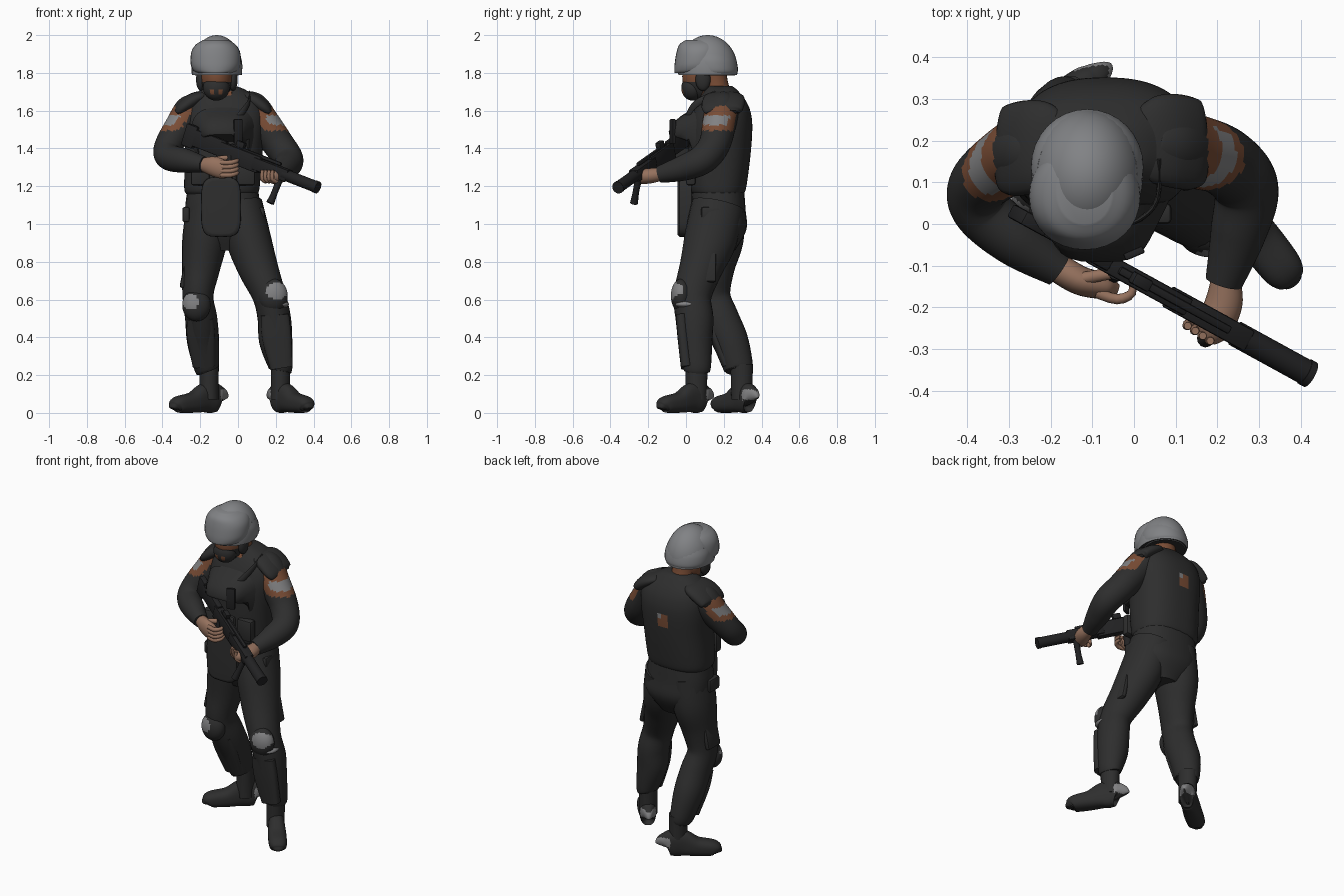
import bpy, bmesh, math
from mathutils import Vector, Matrix

old = bpy.data.objects.get("Cube")
if old:
    bpy.data.objects.remove(old, do_unlink=True)


def material(name, r, g, b):
    m = bpy.data.materials.new(name)
    m.use_nodes = True
    m.diffuse_color = (r, g, b, 1)
    m.node_tree.nodes["Principled BSDF"].inputs["Base Color"].default_value = (r, g, b, 1)
    return m


CLOTH = material("charcoal fabric", .027, .027, .027)
METAL = material("gun black", .016, .016, .017)
SHELL = material("helmet grey", .22, .225, .235)
PATCH = material("patch grey", .22, .22, .225)
BROWN = material("warm brown skin", .19, .072, .035)
SKIN = material("hand skin", .3, .165, .11)
made = []


def finish(name, bm, mats, rule=None):
    """Turn a bmesh into an object; rule(centre, normal) gives a material index."""
    bmesh.ops.recalc_face_normals(bm, faces=bm.faces)
    for f in bm.faces:
        f.smooth = True
        if rule:
            f.material_index = rule(f.calc_center_median(), f.normal)
    mesh = bpy.data.meshes.new(name)
    bm.to_mesh(mesh)
    bm.free()
    for m in mats:
        mesh.materials.append(m)
    ob = bpy.data.objects.new(name, mesh)
    bpy.context.collection.objects.link(ob)
    made.append(ob)


def spline(p, q, r, s, t):
    return .5 * (2*q + (r-p)*t + (2*p - 5*q + 4*r - s)*t*t + (3*q - p - 3*r + s)*t**3)


def loft(name, secs, mats, ref=(1, 0, 0), flat=False, power=2, sides=24, steps=5, rule=None):
    """Skin smooth rings (x, y, z, half width, half depth) along a path."""
    secs = [s if len(s) == 5 else (*s, s[3]) for s in secs]
    n = len(secs)
    dense = []
    for i in range(n - 1):
        four = [secs[max(0, min(n - 1, i + k))] for k in (-1, 0, 1, 2)]
        dense += [[spline(*v, k / steps) for v in zip(*four)] for k in range(steps)]
    dense.append(list(secs[-1]))
    pts = [Vector(d[:3]) for d in dense]
    bm = bmesh.new()
    rings = []
    for i, d in enumerate(dense):
        axis = Vector((0, 0, 1)) if flat else (pts[min(i+1, len(pts)-1)] - pts[max(i-1, 0)]).normalized()
        u = Vector(ref)
        u = (u - axis * u.dot(axis)).normalized()
        v = axis.cross(u)
        ring = []
        for k in range(sides):
            a = math.tau * k / sides
            c, s = [math.copysign(abs(w) ** (2 / power), w) for w in (math.cos(a), math.sin(a))]
            p = pts[i] + u * c * max(d[3], .001) + v * s * max(d[4], .001)
            p.z = max(p.z, 0)
            ring.append(bm.verts.new(p))
        rings.append(ring)
    for a, b in zip(rings, rings[1:]):
        for k in range(sides):
            j = (k + 1) % sides
            bm.faces.new((a[k], a[j], b[j], b[k]))
    bm.faces.new(rings[0])
    bm.faces.new(rings[-1])
    finish(name, bm, mats, rule)


def ball(name, loc, radii, mats, floor=None, rule=None):
    bm = bmesh.new()
    bmesh.ops.create_uvsphere(bm, u_segments=36, v_segments=28, radius=1)
    bmesh.ops.transform(bm, matrix=Matrix.Translation(loc) @ Matrix.Diagonal((*radii, 1)), verts=bm.verts)
    if floor is not None:
        bmesh.ops.bisect_plane(bm, geom=bm.verts[:] + bm.edges[:] + bm.faces[:],
                               plane_co=(0, 0, floor), plane_no=(0, 0, 1), clear_inner=True)
        bmesh.ops.holes_fill(bm, edges=[e for e in bm.edges if e.is_boundary])
    finish(name, bm, mats, rule)


def block(name, loc, size, mat, rot=Matrix.Identity(3), soft=.012):
    bm = bmesh.new()
    bmesh.ops.create_cube(bm, size=1)
    bmesh.ops.scale(bm, vec=size, verts=bm.verts)
    bmesh.ops.bevel(bm, geom=bm.edges[:], offset=soft, segments=2, affect='EDGES', profile=.5)
    bmesh.ops.transform(bm, matrix=Matrix.Translation(loc) @ rot.to_4x4(), verts=bm.verts)
    finish(name, bm, [mat])


# Torso, with a worn patch in the middle of the back
def back_patch(c, n):
    if n.y < .5 or abs(c.x + .08) + .5 * abs(c.z - 1.48) > .045 or abs(c.z - 1.48) > .04:
        return 0
    return 2 if c.x > -.075 and c.z > 1.49 else 1

loft("vest", [(-.085, .17, 1.16, .19, .135), (-.085, .17, 1.2, .2, .15), (-.075, .178, 1.38, .205, .165),
              (-.07, .185, 1.52, .215, .166), (-.07, .19, 1.6, .21, .15), (-.075, .19, 1.66, .185, .122),
              (-.08, .185, 1.71, .12, .085), (-.085, .18, 1.73, .075, .065)],
     [CLOTH, BROWN, PATCH], flat=True, power=2.4, sides=80, steps=8, rule=back_patch)
loft("pelvis", [(-.08, .17, 1.22, .18, .135), (-.08, .17, 1.08, .2, .145), (-.07, .175, .97, .19, .145),
                (-.065, .17, .86, .09, .09)], [CLOTH], flat=True, power=2.4)
loft("groin_panel", [(-.09, -.045, 1.09, .085, .14), (-.09, -.035, 1.09, .105, .158),
                     (-.09, .03, 1.09, .105, .158)], [CLOTH], power=4, steps=2)
loft("chest_plate", [(-.08, .005, 1.44, .11, .1), (-.08, .015, 1.45, .14, .13), (-.08, .07, 1.46, .17, .16)],
     [CLOTH], power=3, steps=3)
block("throat_badge", (-.075, .004, 1.54), (.03, .008, .04), BROWN, soft=.002)
for x in (-.2, -.08, .04):
    block("vest_pouch", (x, .025, 1.27), (.1, .05, .13), CLOTH)
for x in (-.275, .12):
    block("belt_pouch", (x, .13, 1.05), (.04, .1, .08), CLOTH)

# Shoulder pads
for name, x, y, lean in (("right_shoulder_pad", -.245, .185, 1), ("left_shoulder_pad", .09, .2, -1)):
    loft(name, [(x + lean * .1, y, 1.678, .06, .015), (x + lean * .05, y, 1.674, .1, .03),
                (x, y, 1.65, .112, .04), (x - lean * .055, y - .01, 1.61, .108, .035),
                (x - lean * .075, y - .01, 1.59, .085, .018)], [CLOTH], ref=(0, 1, 0), power=2.3)

# Neck, head and face mask
loft("neck", [(-.09, .18, 1.62, .085), (-.095, .16, 1.72, .068), (-.1, .14, 1.82, .07)], [BROWN])
block("open_collar", (-.09, .098, 1.685), (.12, .03, .04), BROWN, Matrix.Rotation(-.5, 3, 'X'))

def face_mask(c, n):
    return int(c.z < 1.755 and c.y < .12)

def mask_vents(c, n):
    return int(n.y < -.4 and .012 < abs(c.x + .115) < .034 and 1.685 < c.z < 1.715)

ball("head", (-.113, .09, 1.78), (.085, .11, .125), [BROWN, CLOTH], rule=face_mask)
ball("mask_muzzle", (-.115, .035, 1.72), (.07, .06, .067), [CLOTH, BROWN], rule=mask_vents)
for s in (-1, 1):
    ball("ear_cup", (-.112 + s * .085, .09, 1.765), (.025, .04, .06), [CLOTH])

# Helmet and visor
def dark_underside(c, n):
    return int(n.z < -.9)

ball("helmet", (-.112, .115, 1.82), (.134, .158, .18), [SHELL, CLOTH], floor=1.79, rule=dark_underside)
loft("helmet_rim", [(-.112, .14, 1.787, .115, .12), (-.112, .14, 1.81, .133, .135),
                    (-.112, .13, 1.86, .133, .138), (-.112, .12, 1.9, .12, .13)],
     [SHELL, CLOTH], flat=True, sides=32, rule=dark_underside)
loft("visor", [(-.118, .055, 1.8, .1, .115), (-.118, .06, 1.815, .12, .122), (-.118, .065, 1.85, .133, .125),
               (-.118, .07, 1.91, .129, .12), (-.118, .075, 1.95, .105, .11), (-.118, .08, 1.975, .065, .08)],
     [SHELL, CLOTH], flat=True, power=2.1, sides=32, rule=dark_underside)


# Arms with a two-colour badge on the outer side
def badge(side):
    out = Vector((side, -.35, .1)).normalized()
    def rule(c, n):
        f = n.dot(out)
        if f > .5 and 1.525 < c.z < 1.575:
            return 2
        return int(f > .1 and 1.495 < c.z < 1.625)
    return rule

right_arm = [(-.21, .195, 1.63, .06), (-.25, .18, 1.6, .085), (-.302, .152, 1.52, .083), (-.37, .095, 1.41, .073),
             (-.365, .035, 1.355, .07), (-.28, -.04, 1.335, .064), (-.18, -.11, 1.315, .042)]
left_arm = [(.03, .205, 1.64, .07), (.075, .195, 1.61, .09), (.127, .178, 1.54, .09), (.215, .15, 1.42, .083),
            (.268, .085, 1.34, .078), (.25, -.02, 1.295, .067), (.215, -.14, 1.262, .045)]
loft("right_arm", right_arm, [CLOTH, BROWN, PATCH], ref=(0, 0, 1), sides=40, steps=12, rule=badge(-1))
loft("left_arm", left_arm, [CLOTH, BROWN, PATCH], ref=(0, 0, 1), sides=40, steps=12, rule=badge(1))

# Hands
loft("right_hand", [(-.19, -.1, 1.315, .035), (-.13, -.135, 1.305, .052, .035), (-.07, -.15, 1.285, .047, .03),
                    (-.04, -.16, 1.28, .02, .015)], [SKIN], ref=(0, 0, 1))
loft("left_hand", [(.22, -.13, 1.265, .035), (.215, -.19, 1.255, .04, .045), (.19, -.25, 1.25, .038, .042),
                   (.175, -.28, 1.25, .02, .02)], [SKIN], ref=(0, 0, 1))
for i in range(4):
    z = 1.325 - i * .022
    loft("right_finger", [(-.09, -.165, z, .013), (-.04, -.18, z, .013), (-.005, -.165, z + .01, .011),
                          (-.005, -.13, z + .015, .007)], [SKIN], ref=(0, 0, 1), sides=10, steps=3)
    x, y = .205 - i * .018, -.265 + i * .012
    loft("left_finger", [(x, y, 1.225, .013), (x - .022, y - .012, 1.24, .013),
                         (x - .022, y - .015, 1.285, .009)], [SKIN], sides=10, steps=3)
loft("right_thumb", [(-.12, -.13, 1.34, .016), (-.06, -.12, 1.35, .014), (-.02, -.12, 1.34, .008)],
     [SKIN], ref=(0, 0, 1), sides=10)

# Weapon, laid out along one slanted axis
butt, muzzle = Vector((-.29, .03, 1.47)), Vector((.43, -.365, 1.19))
axis = (muzzle - butt).normalized()
side = axis.cross(Vector((0, 0, 1))).normalized()
up = side.cross(axis)
frame = Matrix((axis, side, up)).transposed()

def gun_block(name, t, lift, size):
    block(name, butt.lerp(muzzle, t) + up * lift, size, METAL, frame, .006)

def gun_tube(name, t0, t1, r):
    a, b = butt.lerp(muzzle, t0), butt.lerp(muzzle, t1)
    loft(name, [(*a, r), (*b, r)], [METAL], ref=(0, 0, 1), steps=1)

gun_block("stock_butt", .05, .01, (.07, .035, .12))
gun_block("stock", .18, .01, (.22, .034, .09))
gun_block("receiver", .42, 0, (.26, .045, .09))
gun_block("handguard", .65, 0, (.22, .055, .065))
gun_block("top_rail", .52, .045, (.32, .02, .018))
gun_block("rear_sight", .4, .065, (.05, .03, .035))
gun_tube("barrel", .6, .8, .02)
gun_tube("suppressor", .74, .99, .031)
gun_tube("muzzle_ring", .97, .99, .033)
block("upright_sight", (0, -.07, 1.49), (.05, .018, .13), METAL, Matrix.Rotation(.4, 3, 'Z'), .005)
loft("fore_grip", [(.225, -.25, 1.25, .02), (.195, -.265, 1.17, .017), (.17, -.275, 1.11, .021)], [METAL], sides=12)
loft("pistol_grip", [(-.04, -.11, 1.36, .025), (-.06, -.125, 1.25, .022)], [METAL], sides=12)
loft("sling", [(-.22, .02, 1.46, .018, .006), (-.05, -.01, 1.52, .018, .006), (.05, .045, 1.63, .018, .006),
               (.06, .16, 1.69, .018, .006)], [CLOTH], ref=(0, 0, 1), sides=8)

# Legs
loft("right_leg", [(-.15, .17, 1.1, .12, .14), (-.175, .165, .92, .12, .14), (-.197, .145, .76, .1, .11),
                   (-.212, .135, .62, .082, .1), (-.195, .18, .5, .085, .1), (-.185, .235, .38, .085, .095),
                   (-.168, .275, .25, .068, .08), (-.16, .28, .22, .058, .07)], [CLOTH])
loft("left_leg", [(.01, .17, 1.1, .12, .14), (.055, .13, .92, .12, .14), (.105, .08, .77, .107, .115),
                  (.165, .035, .62, .088, .1), (.192, .045, .5, .088, .1), (.2, .05, .38, .088, .09),
                  (.225, .057, .25, .065, .076), (.225, .057, .22, .055, .068)], [CLOTH])
for x, y, z, s in ((-.28, .15, .74, -1), (.19, .1, .77, 1)):
    block("cargo_pocket", (x, y, z), (.03, .12, .16), CLOTH, Matrix.Rotation(s * -.2, 3, 'Y'))

# Knee pads with worn grey fronts, and shin guards
def worn(x, z, w, h):
    return lambda c, n: int(n.y < .2 and ((c.x - x) / w) ** 2 + ((c.z - z) / h) ** 2 < 1)

ball("right_knee_pad", (-.22, .07, .57), (.075, .055, .085), [CLOTH, PATCH], rule=worn(-.25, .588, .042, .04))
ball("left_knee_pad", (.185, -.025, .62), (.078, .055, .09), [CLOTH, PATCH], rule=worn(.205, .645, .058, .045))
ball("left_knee_strap", (.235, .0, .575), (.035, .055, .018), [PATCH])
loft("right_shin_guard", [(-.2, .12, .5, .07, .03), (-.195, .16, .4, .075, .03), (-.18, .222, .25, .06, .03)],
     [CLOTH], power=3)
loft("left_shin_guard", [(.195, -.025, .52, .075, .03), (.205, -.015, .4, .078, .03), (.23, .003, .24, .06, .03)],
     [CLOTH], power=3)


# Boots, shaped from heel to toe, with a small scuff at the back of the heel
def boot(name, heel, toe, ankle):
    heel, toe = Vector(heel), Vector(toe)
    way = (toe - heel).normalized()
    shape = ((-.09, .115, .008), (-.07, .135, .03), (-.03, .145, .042), (.1, .16, .047), (.32, .155, .048),
             (.62, .11, .053), (1, .088, .05), (1.1, .06, .035), (1.12, .04, .02))
    secs = [(*heel.lerp(toe, t).xy, h / 2, h / 2, w) for t, h, w in shape]
    scuff = lambda c, n: int((c - heel).dot(way) < .005 and .068 < c.z < .125 and n.z < .6)
    x, y = ankle
    loft(name, secs, [CLOTH, PATCH], ref=(0, 0, 1), power=2.5, sides=56, steps=6, rule=scuff)
    loft(name + "_shaft", [(x, y, .07, .05, .055), (x, y, .16, .05, .057), (x, y, .26, .052, .06)],
         [CLOTH], flat=True)

boot("right_boot", (-.115, .335, 0), (-.315, .18, 0), (-.153, .295))
boot("left_boot", (.205, .085, 0), (.355, -.107, 0), (.225, .055))

# Smooth shading with crisp edges
bpy.ops.object.select_all(action='DESELECT')
for ob in made:
    ob.select_set(True)
bpy.context.view_layer.objects.active = made[0]
bpy.ops.object.shade_smooth_by_angle(angle=math.radians(42))
